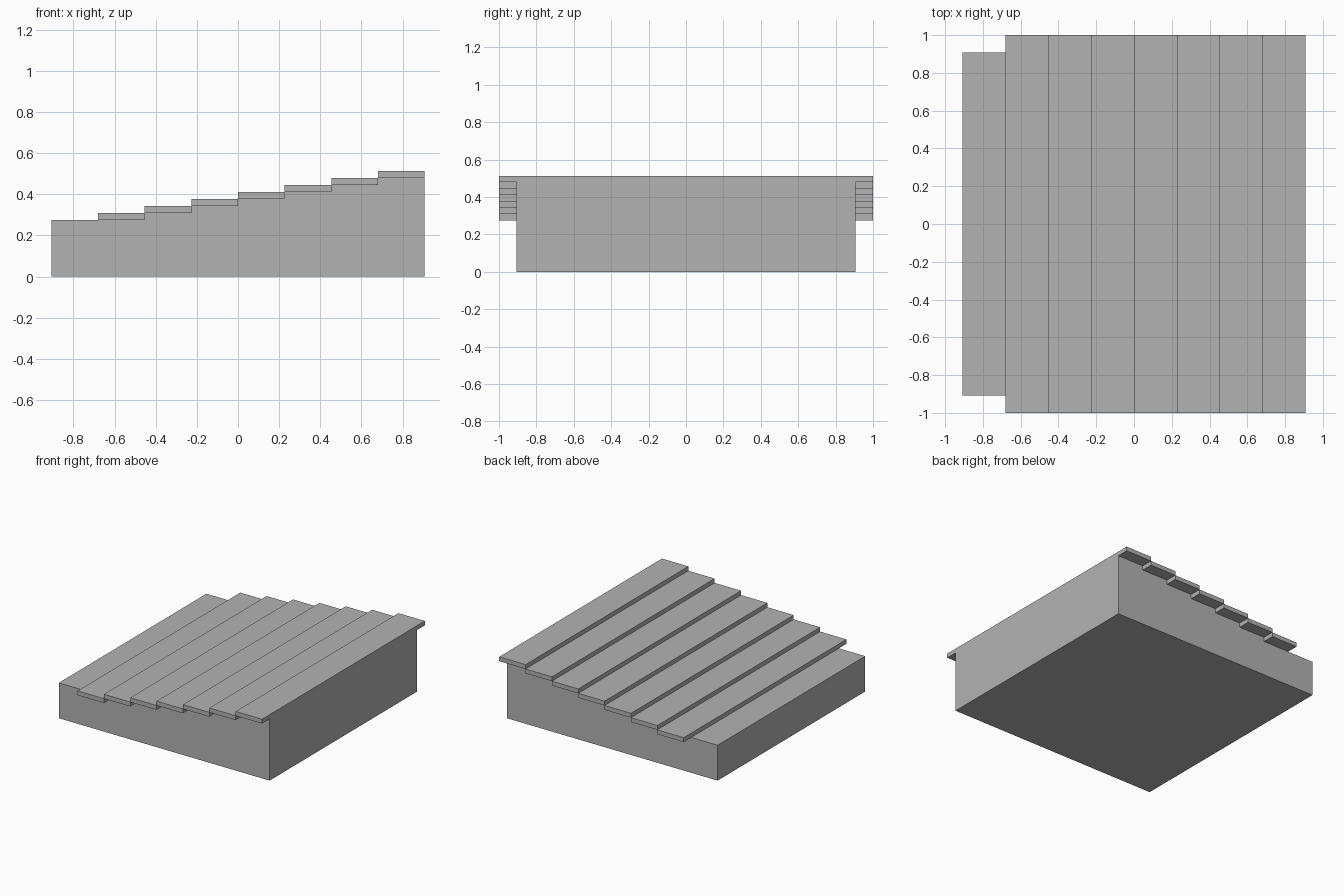
import bpy
import bmesh

cube = bpy.data.objects.get("Cube")
if cube:
    bpy.data.objects.remove(cube, do_unlink=True)

STEPS = 8
HALF_X = 0.907
RUN = 2 * HALF_X / STEPS
BASE_Z = 0.275
RISE = 0.034
BODY_Y = 0.907
TREAD_Y = 1.0

grey = bpy.data.materials.new("plain_grey")
grey.use_nodes = True
colour = (0.45, 0.45, 0.45, 1)
grey.diffuse_color = colour
grey.node_tree.nodes["Principled BSDF"].inputs["Base Color"].default_value = colour


def extrude_profile(name, points, half_y):
    """Extrude an XZ outline symmetrically along Y."""
    bm = bmesh.new()
    face = bm.faces.new([bm.verts.new((x, -half_y, z)) for x, z in points])
    result = bmesh.ops.extrude_face_region(bm, geom=[face])
    verts = [v for v in result["geom"] if isinstance(v, bmesh.types.BMVert)]
    bmesh.ops.translate(bm, verts=verts, vec=(0, 2 * half_y, 0))
    bmesh.ops.recalc_face_normals(bm, faces=bm.faces)
    mesh = bpy.data.meshes.new(name)
    bm.to_mesh(mesh)
    bm.free()
    mesh.materials.append(grey)
    obj = bpy.data.objects.new(name, mesh)
    bpy.context.collection.objects.link(obj)
    return obj


# Stepped solid base, with a level top under the lowest step and first tread
outline = [(HALF_X, 0), (-HALF_X, 0), (-HALF_X, BASE_Z)]
for i in range(1, STEPS):
    z = BASE_Z + RISE * (i - 1)
    if i > 1:
        outline.append((-HALF_X + RUN * i, z))
    outline.append((-HALF_X + RUN * (i + 1), z))
extrude_profile("stepped_base", outline, BODY_Y)

# Overhanging treads
for i in range(1, STEPS):
    x0 = -HALF_X + RUN * i
    x1 = x0 + RUN
    z0 = BASE_Z + RISE * (i - 1)
    z1 = z0 + RISE
    extrude_profile(f"tread_{i}", [(x0, z0), (x1, z0), (x1, z1), (x0, z1)], TREAD_Y)
